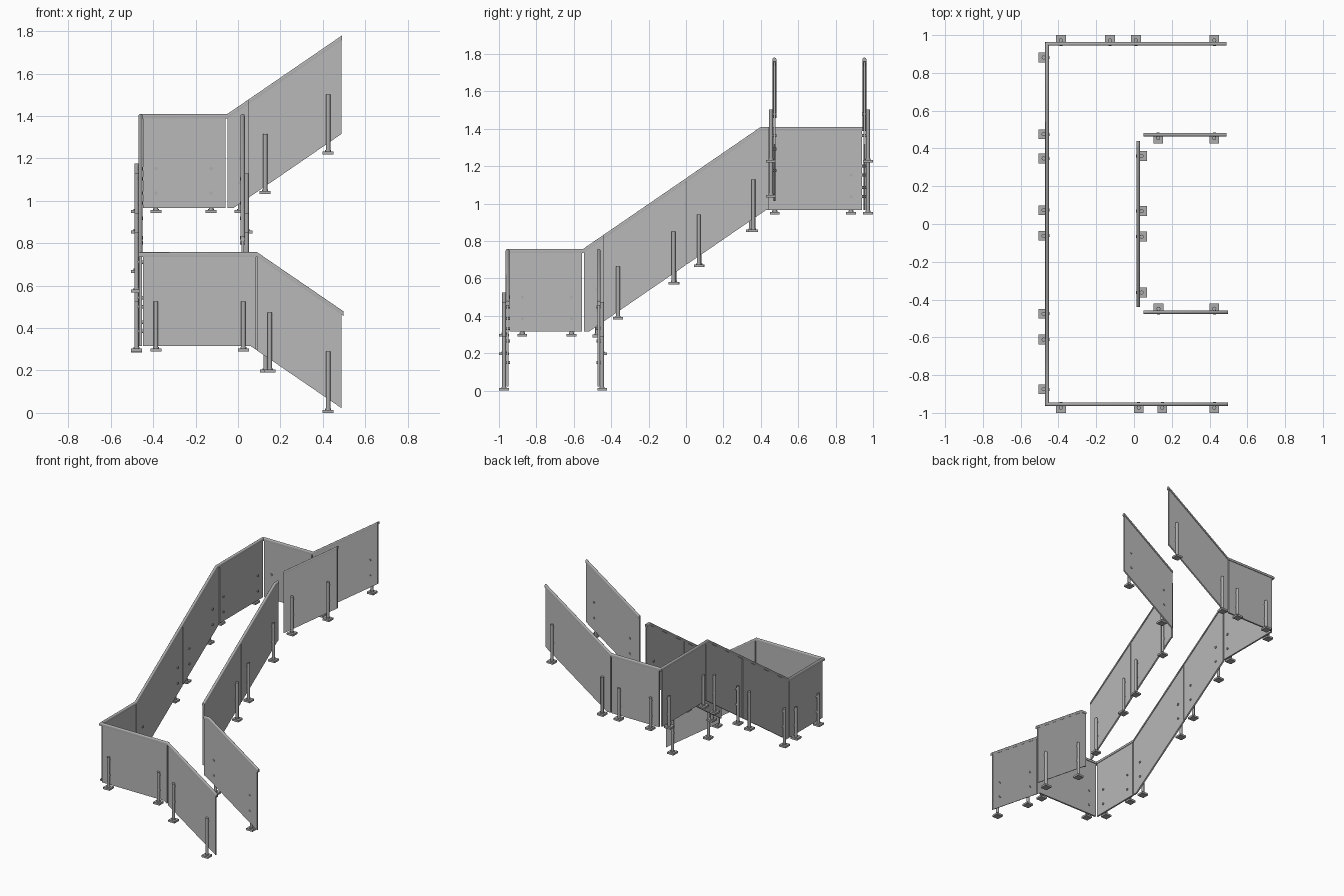
import bpy, bmesh, math
from mathutils import Vector, Matrix

if "Cube" in bpy.data.objects:
    bpy.data.objects.remove(bpy.data.objects["Cube"])

def material(name, v):
    m = bpy.data.materials.new(name)
    m.diffuse_color = (v, v, v, 1)
    m.use_nodes = True
    m.node_tree.nodes["Principled BSDF"].inputs["Base Color"].default_value = m.diffuse_color
    return m

PANEL = material("panel_grey", 0.48)
METAL = material("metal_grey", 0.42)

def finish(bm, name, mat, smooth=False):
    bmesh.ops.recalc_face_normals(bm, faces=bm.faces[:])
    me = bpy.data.meshes.new(name)
    bm.to_mesh(me)
    bm.free()
    ob = bpy.data.objects.new(name, me)
    bpy.context.collection.objects.link(ob)
    me.materials.append(mat)
    if smooth:
        bpy.context.view_layer.objects.active = ob
        ob.select_set(True)
        bpy.ops.object.shade_smooth_by_angle(angle=math.radians(35))
        ob.select_set(False)

# Height profiles of top and bottom edges: (position along run, z)
LOW_TOP, LOW_BOT = [(-1, .748), (.09, .748), (.49, .474)], [(-1, .315), (.06, .315), (.49, .021)]
MID_TOP = [(-1, .748), (-.55, .748), (.40, 1.40), (1, 1.40)]
MID_BOT = [(-1, .315), (-.52, .315), (.43, .967), (1, .967)]
UP_TOP, UP_BOT = [(-1, 1.40), (-.05, 1.40), (.49, 1.77)], [(-1, .967), (-.02, .967), (.49, 1.317)]

def height(prof, s):
    for (a, za), (b, zb) in zip(prof, prof[1:]):
        if s <= b:
            break
    return za + (zb - za) * (s - a) / (b - a)

def edge(prof, a, b):
    return [(a, height(prof, a))] + [p for p in prof if a < p[0] < b] + [(b, height(prof, b))]

def place(axis, s, off, z):
    return Vector((s, off, z)) if axis == 'x' else Vector((off, s, z))

# Sheet panel running along an axis
def panel(name, axis, off, a, b, top, bot, t=.006):
    bm = bmesh.new()
    pts = edge(bot, a, b) + edge(top, a, b)[::-1]
    f = bm.faces.new([bm.verts.new(place(axis, s, off - t, z)) for s, z in pts])
    r = bmesh.ops.extrude_face_region(bm, geom=[f])
    bmesh.ops.translate(bm, vec=place(axis, 0, 2 * t, 0),
                        verts=[v for v in r['geom'] if isinstance(v, bmesh.types.BMVert)])
    finish(bm, name, PANEL)

# Handrail: round-topped cap swept along a path with mitred corners
CAP = [(-.010, -.012), (.010, -.012)] + [
    (.010 * math.cos(i * math.pi / 8), .010 * math.sin(i * math.pi / 8)) for i in range(9)]

def rail(name, path):
    bm = bmesh.new()
    path = [Vector(p) for p in path]
    norms = []
    for p, q in zip(path, path[1:]):
        d = (q - p).xy.normalized()
        norms.append(Vector((-d.y, d.x, 0)))
    rings = []
    for i, p in enumerate(path):
        n1, n2 = norms[max(i - 1, 0)], norms[min(i, len(norms) - 1)]
        side = (n1 + n2) / (1 + n1.dot(n2))
        rings.append([bm.verts.new(p + side * u + Vector((0, 0, w))) for u, w in CAP])
    n = len(CAP)
    for r, q in zip(rings, rings[1:]):
        for k in range(n):
            bm.faces.new((r[k], r[(k + 1) % n], q[(k + 1) % n], q[k]))
    bm.faces.new(rings[0])
    bm.faces.new(rings[-1])
    finish(bm, name, METAL, True)

# Post with foot plate, collar and two clamps through the panel
def post(name, axis, s, off, sign, z, h):
    bm = bmesh.new()
    po = off + sign * .0185
    def cyl(r, d, m, seg=16):
        bmesh.ops.create_cone(bm, cap_ends=True, segments=seg, radius1=r, radius2=r, depth=d, matrix=m)
    c = place(axis, s, po + sign * .001, z + .007)
    bmesh.ops.create_cube(bm, size=1, matrix=Matrix.Translation(c) @ Matrix.Diagonal((.052, .052, .014, 1)))
    cyl(.0105, h - .01, Matrix.Translation(place(axis, s, po, z + .01 + (h - .01) / 2)))
    cyl(.014, .006, Matrix.Translation(place(axis, s, po, z + .017)))
    rot = Matrix.Rotation(math.pi / 2, 4, 'X' if axis == 'x' else 'Y')
    for drop in (.025, .14):
        cyl(.008, .026, Matrix.Translation(place(axis, s, off + sign * .001, z + h - drop)) @ rot, 12)
    finish(bm, name, METAL, True)

# Outer and inner panels
PANELS = [
    ("outer_lower", 'x', -.954, [(-.449, .085), (.093, .488)], LOW_TOP, LOW_BOT),
    ("outer_middle", 'y', -.460, [(-.945, -.555), (-.546, -.003), (.003, .427), (.434, .942)], MID_TOP, MID_BOT),
    ("outer_upper", 'x', .954, [(-.449, -.058), (-.049, .488)], UP_TOP, UP_BOT),
    ("inner_lower", 'x', -.467, [(.05, .488)], LOW_TOP, LOW_BOT),
    ("inner_middle", 'y', .022, [(-.44, -.003), (.003, .44)], MID_TOP, MID_BOT),
    ("inner_upper", 'x', .473, [(.05, .488)], UP_TOP, UP_BOT)]
for name, axis, off, spans, top, bot in PANELS:
    for i, (a, b) in enumerate(spans):
        panel(f"{name}_panel_{i + 1}", axis, off, a, b, top, bot)

# Handrails
def run(axis, off, prof, a, b):
    return [place(axis, s, off, z) for s, z in edge(prof, a, b)]

rail("outer_handrail",
     run('x', -.954, LOW_TOP, -.46, .498)[::-1]
     + run('y', -.460, MID_TOP, -.954, .954)[1:-1]
     + run('x', .954, UP_TOP, -.46, .491))
rail("inner_lower_handrail", run('x', -.467, LOW_TOP, .05, .498))
rail("inner_middle_handrail", run('y', .022, MID_TOP, -.44, .44))
rail("inner_upper_handrail", run('x', .473, UP_TOP, .05, .491))

# Posts: (position, foot z, height)
L, S = .235, .283
POSTS = [
    ("outer_lower", 'x', -.954, -1, [(-.387, .29, L), (.025, .29, L), (.15, .19, S), (.425, 0, S + .007)]),
    ("outer_middle", 'y', -.460, -1, [(-.875, .29, L), (-.612, .29, L), (-.475, .285, S), (-.062, .568, S),
                                     (.073, .66, S), (.347, .847, S), (.475, .942, L), (.882, .942, L)]),
    ("outer_upper", 'x', .954, 1, [(-.387, .942, L), (-.127, .942, L), (.01, .942, S), (.425, 1.22, S)]),
    ("inner_lower", 'x', -.467, 1, [(.13, .19, S), (.425, 0, S + .007)]),
    ("inner_middle", 'y', .022, 1, [(-.363, .38, S), (-.067, .568, S), (.068, .66, S), (.36, .847, S)]),
    ("inner_upper", 'x', .473, -1, [(.128, 1.033, S), (.425, 1.22, S)])]
for name, axis, off, sign, items in POSTS:
    for i, (s, z, h) in enumerate(items):
        post(f"{name}_post_{i + 1}", axis, s, off, sign, z, h)
